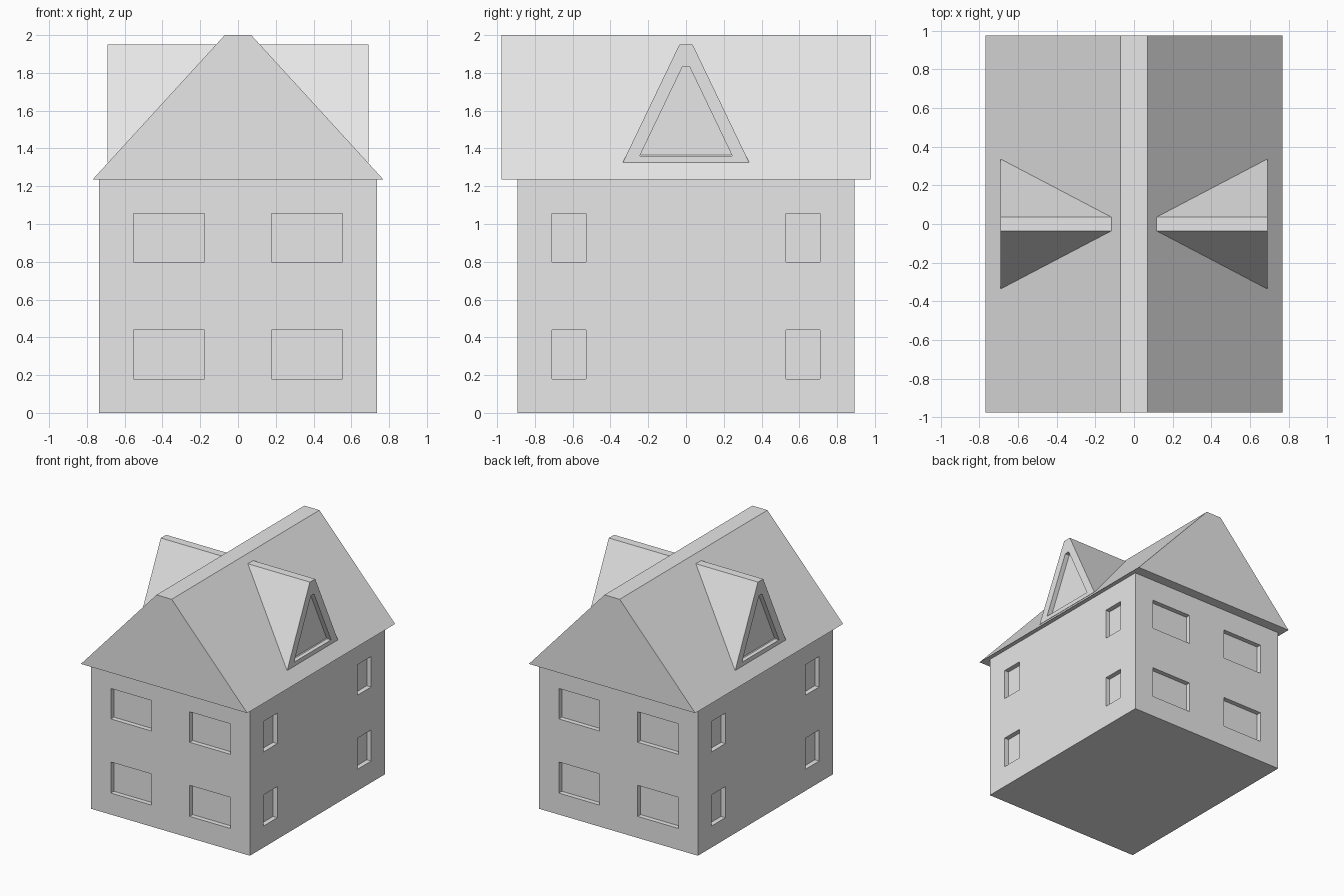
import bpy
import bmesh
from mathutils import Vector

cube = bpy.data.objects.get("Cube")
if cube:
    bpy.data.objects.remove(cube, do_unlink=True)

grey = bpy.data.materials.new("light grey")
grey.use_nodes = True
colour = (0.8, 0.8, 0.8, 1)
grey.diffuse_color = colour
grey.node_tree.nodes["Principled BSDF"].inputs["Base Color"].default_value = colour


def add_prism(bm, profile, axis, start, end):
    """Extrude a (horizontal, z) profile along the x or y axis."""
    def point(h, z, depth):
        return Vector((depth, h, z) if axis == "x" else (h, depth, z))
    face = bm.faces.new([bm.verts.new(point(h, z, start)) for h, z in profile])
    moved = bmesh.ops.extrude_face_region(bm, geom=[face])["geom"]
    verts = [g for g in moved if isinstance(g, bmesh.types.BMVert)]
    bmesh.ops.translate(bm, verts=verts, vec=point(0, 0, end - start))


def make_object(name, prisms):
    bm = bmesh.new()
    for prism in prisms:
        add_prism(bm, *prism)
    bmesh.ops.recalc_face_normals(bm, faces=bm.faces)
    mesh = bpy.data.meshes.new(name)
    bm.to_mesh(mesh)
    bm.free()
    mesh.materials.append(grey)
    obj = bpy.data.objects.new(name, mesh)
    bpy.context.collection.objects.link(obj)
    return obj


def cut(obj, cutter):
    mod = obj.modifiers.new("recesses", "BOOLEAN")
    mod.operation = "DIFFERENCE"
    mod.solver = "EXACT"
    mod.object = cutter
    bpy.context.view_layer.objects.active = obj
    bpy.ops.object.modifier_apply(modifier=mod.name)
    bpy.data.objects.remove(cutter, do_unlink=True)


def rect(h0, h1, z0, z1):
    return [(h0, z0), (h1, z0), (h1, z1), (h0, z1)]


def trapezoid(bottom, top, z0, z1):
    return [(-bottom, z0), (bottom, z0), (top, z1), (-top, z1)]


# Main dimensions
half_x, half_y, eaves = 0.735, 0.892, 1.235
recess = 0.04

# Walls with recessed windows on all four sides
walls = make_object("walls", [(rect(-half_x, half_x, 0, eaves), "y", -half_y, half_y)])
windows = []
for z0, z1 in ((0.18, 0.44), (0.80, 1.055)):
    for side in (-1, 1):
        for h in (-1, 1):
            wide = rect(*sorted((h * 0.177, h * 0.553)), z0, z1)
            narrow = rect(*sorted((h * 0.53, h * 0.71)), z0, z1)
            windows.append((wide, "y", side * (half_y - recess), side * (half_y + 0.1)))
            windows.append((narrow, "x", side * (half_x - recess), side * (half_x + 0.1)))
cut(walls, make_object("window_cutter", windows))

# Gable roof with a flat ridge
make_object("roof", [(trapezoid(0.77, 0.07, eaves, 2), "y", -0.977, 0.977)])

# Dormers on both slopes, each with a recessed pointed window
for name, side in (("left_dormer", 1), ("right_dormer", -1)):
    dormer = make_object(name, [(trapezoid(0.335, 0.035, 1.325, 1.95), "x", side * 0.1, side * 0.69)])
    opening = trapezoid(0.245, 0.02, 1.36, 1.83)
    cut(dormer, make_object("dormer_cutter", [(opening, "x", side * (0.69 - recess), side * 0.8)]))
